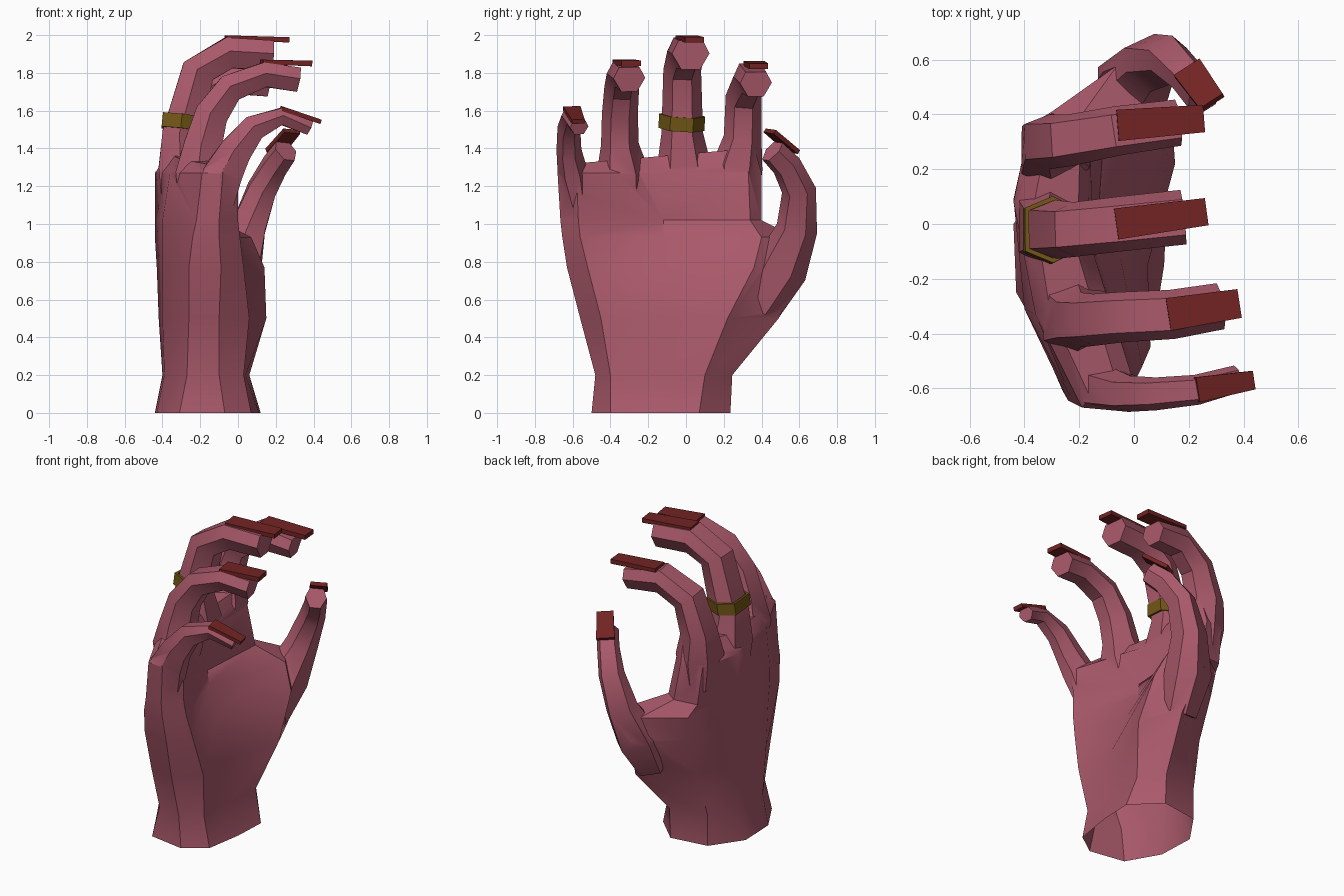
import bpy, bmesh, math
from mathutils import Vector

if "Cube" in bpy.data.objects:
    bpy.data.objects.remove(bpy.data.objects["Cube"])

HEX = [(1, -.65), (1, .65), (.1, 1), (-1, .5), (-1, -.5), (.1, -1)]
QUAD = [(1, -1), (1, 1), (-1, 1), (-1, -1)]


def material(name, color):
    m = bpy.data.materials.new(name)
    m.diffuse_color = (*color, 1)
    m.use_nodes = True
    m.node_tree.nodes["Principled BSDF"].inputs["Base Color"].default_value = m.diffuse_color
    return m


skin = material("skin", (.40, .10, .145))
lacquer = material("lacquer", (.17, .017, .017))
gold = material("gold", (.17, .095, .008))


def loft(name, rings, mat, caps=True):
    """Skin a list of equal-length point rings."""
    bm = bmesh.new()
    vs = [[bm.verts.new(p) for p in r] for r in rings]
    n = len(vs[0])
    for a, b in zip(vs, vs[1:]):
        for i in range(n):
            j = (i + 1) % n
            bm.faces.new((a[i], a[j], b[j], b[i]))
    if caps:
        bm.faces.new(vs[0][::-1])
        bm.faces.new(vs[-1])
    bmesh.ops.recalc_face_normals(bm, faces=bm.faces)
    me = bpy.data.meshes.new(name)
    bm.to_mesh(me)
    bm.free()
    ob = bpy.data.objects.new(name, me)
    me.materials.append(mat)
    bpy.context.collection.objects.link(ob)
    return ob


def tube(name, path, mat, side=(0, 1, 0), section=HEX, caps=True):
    """Sweep a section along (x, y, z, half height, half width) points."""
    pts = [Vector(p[:3]) for p in path]
    rings = []
    for i, p in enumerate(path):
        t = (pts[min(i + 1, len(pts) - 1)] - pts[max(i - 1, 0)]).normalized()
        s = Vector(side)
        s = (s - t * s.dot(t)).normalized()
        n = t.cross(s)
        rings.append([pts[i] + n * (u * p[3]) + s * (v * p[4]) for u, v in section])
    return loft(name, rings, mat, caps)


# palm and wrist: outline (x, y) at each height, from the little-finger edge round
palm_rings = [
    (0, [(-.31, -.46), (-.07, -.5), (.07, -.4), (.11, -.15), (.12, .07), (-.05, .235), (-.3, .2), (-.44, 0), (-.43, -.25)]),
    (.2, [(-.27, -.44), (-.1, -.48), (.03, -.4), (.04, -.15), (.06, .1), (-.05, .245), (-.3, .2), (-.4, 0), (-.39, -.25)]),
    (.5, [(-.26, -.54), (-.1, -.56), (.06, -.45), (.05, -.15), (.15, .22), (.03, .49), (-.28, .28), (-.42, .05), (-.4, -.27)]),
    (.77, [(-.26, -.61), (-.09, -.63), (.03, -.52), (-.05, -.12), (.14, .36), (-.03, .62), (-.28, .39), (-.43, .08), (-.4, -.29)]),
    (.93, [(-.24, -.645), (-.1, -.655), (.01, -.56), (-.13, -.12), (.07, .4), (-.06, .58), (-.3, .41), (-.44, .09), (-.4, -.31)]),
    (1.02, [(-.22, -.655), (-.1, -.665), (.0, -.57), (-.14, -.12), (-.11, .34), (-.19, .4), (-.35, .38), (-.44, .09), (-.4, -.31)]),
    (1.27, [(-.19, -.67), (-.08, -.68), (.0, -.58), (-.15, -.1), (-.16, .33), (-.24, .4), (-.38, .37), (-.44, .08), (-.36, -.33)]),
]
rings = [[(x, y, z) for x, y in r] for z, r in palm_rings]
# webbing: narrowed top edge between the fingers
web = []
for x, y, z in rings[-1]:
    mid = -.28 + .35 * y * y
    web.append((mid + (x - mid) * .55, -.13 + (y + .13) * .93, 1.37 + .08 * y))
rings.append(web)
hand = loft("hand", rings, skin)

# fingers
THUMB_SIDE = (.9, .45, 0)
little = [(-.11, -.56, 1.05, .07, .05), (-.08, -.6, 1.27, .105, .08), (-.01, -.62, 1.39, .085, .066),
          (.085, -.62, 1.51, .068, .06), (.23, -.605, 1.57, .045, .055), (.375, -.565, 1.51, .038, .05)]
ring = [(-.22, -.32, 1.08, .09, .12), (-.2, -.335, 1.27, .13, .14), (-.185, -.35, 1.42, .1, .1),
        (-.14, -.35, 1.58, .088, .095), (-.04, -.34, 1.72, .075, .092), (.14, -.33, 1.79, .065, .09),
        (.315, -.3, 1.765, .065, .085)]
middle = [(-.3, 0, 1.1, .1, .13), (-.29, -.01, 1.3, .13, .145), (-.3, -.02, 1.48, .1, .11),
          (-.21, -.02, 1.81, .09, .1), (-.05, .0, 1.905, .083, .1), (.18, .025, 1.895, .077, .1)]
index = [(-.29, .26, 1.1, .09, .12), (-.285, .27, 1.3, .125, .135), (-.3, .3, 1.46, .1, .1),
         (-.23, .305, 1.67, .09, .095), (-.06, .34, 1.77, .08, .09), (.16, .37, 1.74, .065, .085)]
thumb = [(-.02, .38, .55, .1, .1), (.0, .5, .77, .12, .14), (.06, .585, .98, .093, .1),
         (.13, .595, 1.18, .078, .08), (.2, .53, 1.31, .068, .068), (.255, .455, 1.385, .06, .065)]
fingers = [tube("finger", p, skin) for p in (little, ring, middle, index)]
fingers.append(tube("thumb", thumb, skin, THUMB_SIDE))

# merge the fingers into the hand
bpy.context.view_layer.objects.active = hand
for f in fingers:
    mod = hand.modifiers.new("merge", 'BOOLEAN')
    mod.operation, mod.solver, mod.object = 'UNION', 'EXACT', f
    bpy.ops.object.modifier_apply(modifier=mod.name)
    bpy.data.objects.remove(f)

# open wrist
bm = bmesh.new()
bm.from_mesh(hand.data)
base = [f for f in bm.faces if all(v.co.z < .001 for v in f.verts)]
bmesh.ops.delete(bm, geom=base, context='FACES')
bm.to_mesh(hand.data)
bm.free()
hand.select_set(True)
bpy.ops.object.shade_smooth_by_angle(angle=math.radians(35))

# nails: base and tip of each plate
nails = {
    "little_nail": ((.23, -.605, 1.612, .012, .046), (.435, -.57, 1.542, .012, .034)),
    "ring_nail": ((.125, -.33, 1.858, .012, .06), (.385, -.29, 1.85, .015, .053)),
    "middle_nail": ((-.065, .0, 1.987, .012, .057), (.265, .045, 1.975, .014, .05)),
    "index_nail": ((-.06, .36, 1.85, .012, .057), (.255, .385, 1.835, .015, .05)),
    "thumb_nail": ((.195, .568, 1.385, .012, .056), (.285, .443, 1.492, .012, .05)),
}
for name, path in nails.items():
    side = THUMB_SIDE if name == "thumb_nail" else (0, 1, 0)
    tube(name, path, lacquer, side, QUAD)

# finger band
band = tube("finger_band", [(-.293, -.025, 1.5, .113, .122), (-.285, -.02, 1.575, .113, .122)],
            gold, caps=False)
sol = band.modifiers.new("thickness", 'SOLIDIFY')
sol.thickness = .018
